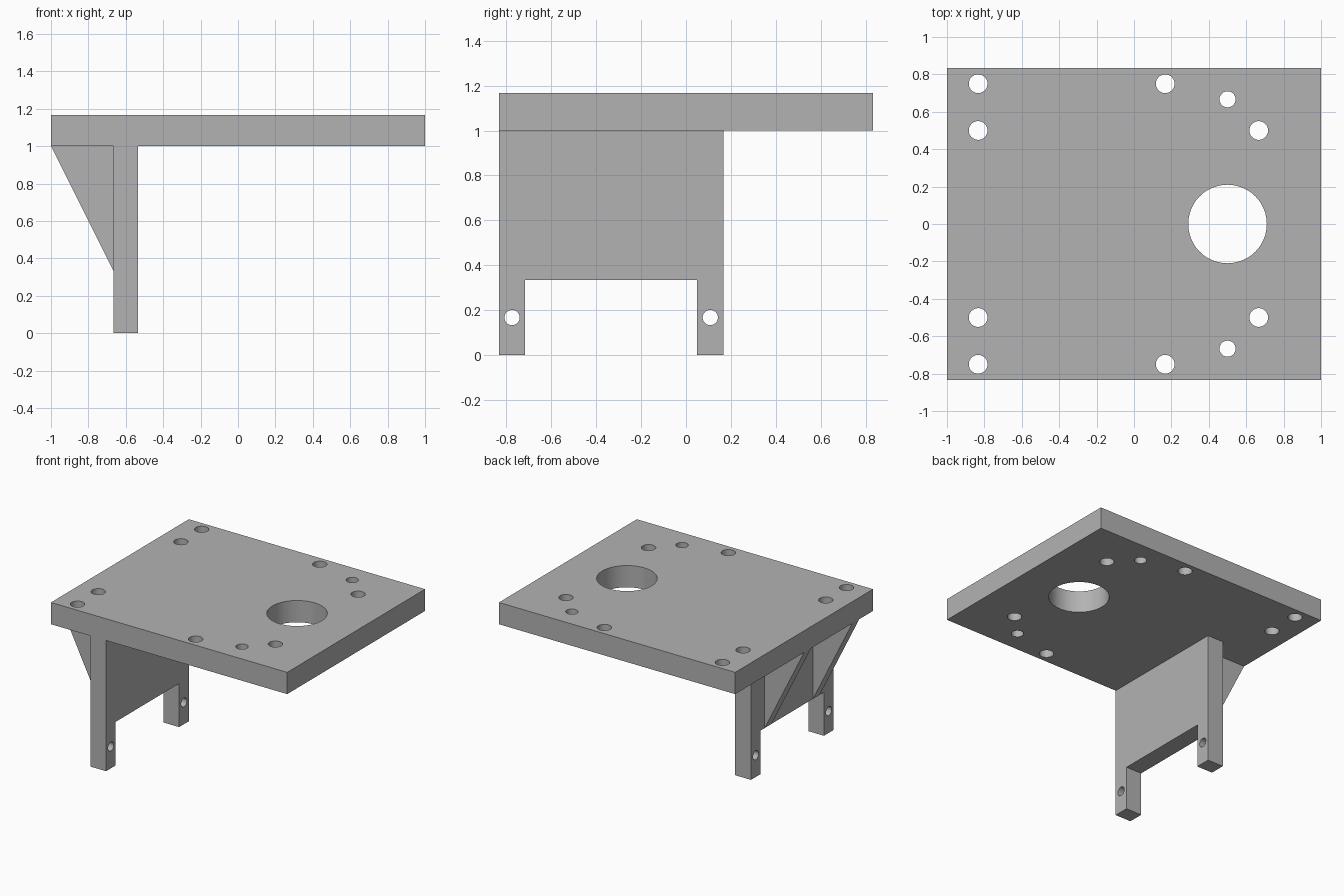
import bpy, bmesh
from mathutils import Matrix, Vector

cube = bpy.data.objects.get("Cube")
if cube:
    bpy.data.objects.remove(cube, do_unlink=True)

grey = bpy.data.materials.new("grey")
grey.use_nodes = True
color = (0.45, 0.45, 0.45, 1)
grey.diffuse_color = color
grey.node_tree.nodes["Principled BSDF"].inputs["Base Color"].default_value = color


def make_object(name, bm):
    bmesh.ops.recalc_face_normals(bm, faces=bm.faces)
    mesh = bpy.data.meshes.new(name)
    bm.to_mesh(mesh)
    bm.free()
    obj = bpy.data.objects.new(name, mesh)
    bpy.context.collection.objects.link(obj)
    mesh.materials.append(grey)
    return obj


def prism(name, points, push):
    """Extrude a flat outline of 3D points along a vector."""
    bm = bmesh.new()
    face = bm.faces.new([bm.verts.new(p) for p in points])
    new = bmesh.ops.extrude_face_region(bm, geom=[face])["geom"]
    verts = [v for v in new if isinstance(v, bmesh.types.BMVert)]
    bmesh.ops.translate(bm, verts=verts, vec=Vector(push))
    return make_object(name, bm)


def drill(obj, holes, axis):
    """Cut round holes, given as (centre, radius), along an axis."""
    bm = bmesh.new()
    turn = Matrix.Rotation(1.5707963, 4, "Y") if axis == "X" else Matrix()
    for centre, radius in holes:
        bmesh.ops.create_cone(bm, cap_ends=True, segments=48, radius1=radius,
                              radius2=radius, depth=0.5,
                              matrix=Matrix.Translation(centre) @ turn)
    cutter = make_object("hole_cutter", bm)
    cutter.hide_render = True
    mod = obj.modifiers.new("holes", "BOOLEAN")
    mod.operation = "DIFFERENCE"
    mod.solver = "EXACT"
    mod.object = cutter
    bpy.ops.object.select_all(action="DESELECT")
    bpy.context.view_layer.objects.active = obj
    obj.select_set(True)
    bpy.ops.object.modifier_apply(modifier=mod.name)
    bpy.data.objects.remove(cutter, do_unlink=True)
    bpy.ops.object.shade_smooth_by_angle(angle=0.5)


U = 1 / 6                      # design unit
front, back = -5 * U, 5 * U
under = 6 * U                  # underside of the plate

# Top plate with its mounting holes
plate = prism("top_plate",
              [(-1, front, under), (1, front, under), (1, back, under), (-1, back, under)],
              (0, 0, U))
holes = [((0.5, 0, 6.5 * U), 0.21)]
for side in (-1, 1):
    for x, y, r in ((-5, 4.5, 0.05), (-5, 3, 0.05), (1, 4.5, 0.05),
                    (4, 3, 0.05), (3, 4, 0.043)):
        holes.append(((x * U, side * y * U, 6.5 * U), r))
drill(plate, holes, "Z")

# Upright panel with two drilled legs
leg, end = 0.7 * U, U
outline = [(front, 0), (front + leg, 0), (front + leg, 2 * U), (end - leg, 2 * U),
           (end - leg, 0), (end, 0), (end, under), (front, under)]
panel = prism("leg_panel", [(-4 * U, y, z) for y, z in outline], (0.8 * U, 0, 0))
drill(panel, [((-3.6 * U, y, U), 0.034) for y in (front + leg / 2, end - leg / 2)], "X")

# Triangular ribs bracing the panel against the plate
for name, y in (("front_rib", -4 * U), ("back_rib", -0.5 * U)):
    prism(name, [(-1, y, under), (-4 * U, y, 2 * U), (-4 * U, y, under)], (0, 0.5 * U, 0))
